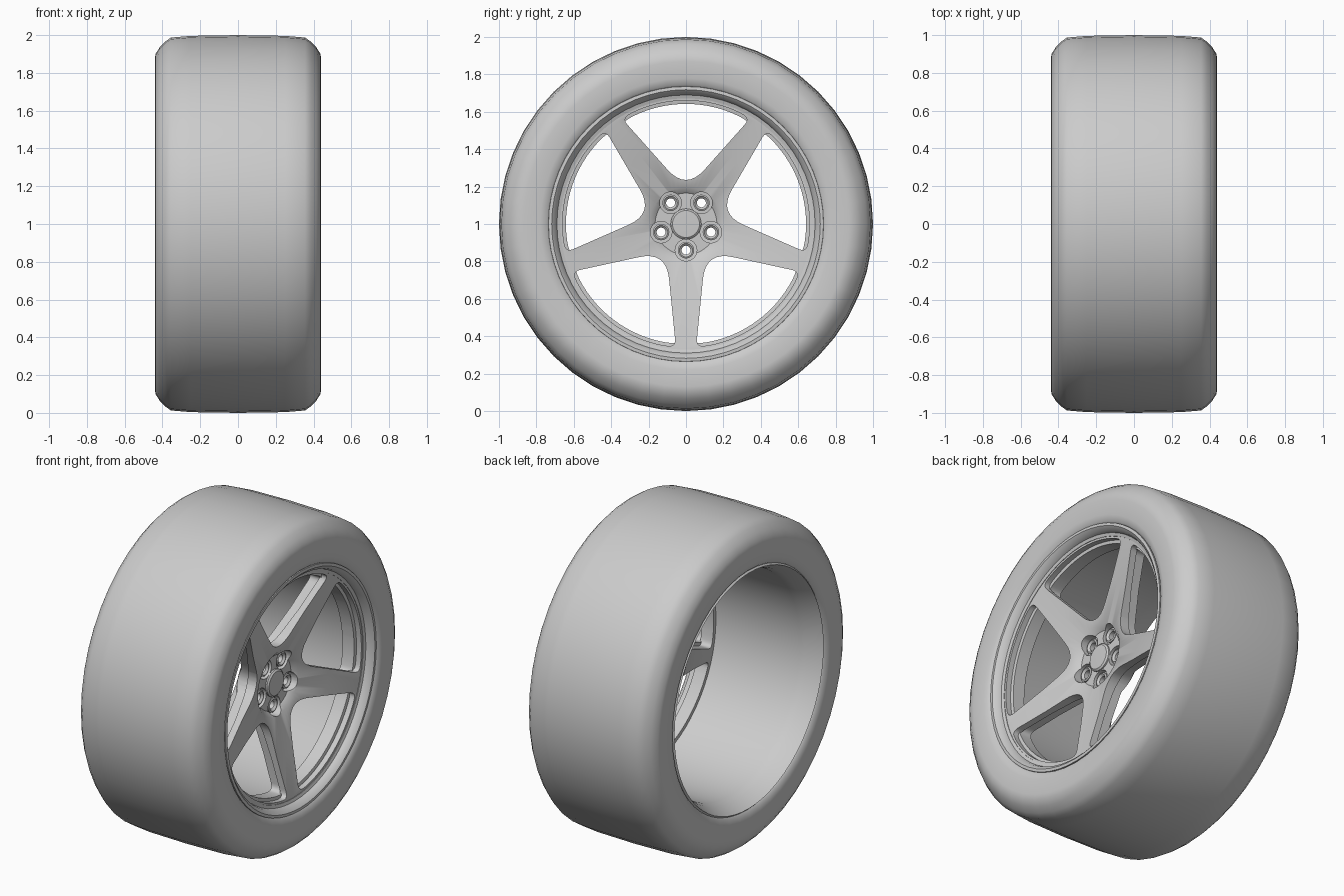
import bpy, bmesh
from math import sin, cos, pi, radians
from mathutils import Vector

if "Cube" in bpy.data.objects:
    bpy.data.objects.remove(bpy.data.objects["Cube"])

AXLE = (0.0, 1.0)                      # y, z of the wheel axis
SPOKES = [radians(-90 + 72 * k) for k in range(5)]


def finish(name, bm, angle=30):
    bmesh.ops.recalc_face_normals(bm, faces=bm.faces)
    me = bpy.data.meshes.new(name)
    bm.to_mesh(me)
    bm.free()
    ob = bpy.data.objects.new(name, me)
    bpy.context.collection.objects.link(ob)
    smooth(ob, angle)
    return ob


def smooth(ob, angle=30):
    bpy.ops.object.select_all(action='DESELECT')
    ob.select_set(True)
    bpy.context.view_layer.objects.active = ob
    bpy.ops.object.shade_smooth_by_angle(angle=radians(angle))


def lathe(bm, profile, segs=64, centre=AXLE, closed=False):
    """Revolve (radius, x) points round an axis parallel to x."""
    rings = []
    for r, x in profile:
        if r == 0:
            rings.append([bm.verts.new((x, *centre))] * segs)
        else:
            rings.append([bm.verts.new((x, centre[0] + r * cos(2 * pi * i / segs),
                                        centre[1] + r * sin(2 * pi * i / segs)))
                          for i in range(segs)])
    pairs = list(zip(rings, rings[1:])) + ([(rings[-1], rings[0])] if closed else [])
    for a, b in pairs:
        for i in range(segs):
            j = (i + 1) % segs
            face = list(dict.fromkeys([a[i], a[j], b[j], b[i]]))
            if len(face) > 2:
                bm.faces.new(face)


def turned(name, profile, angle=30, **kw):
    bm = bmesh.new()
    lathe(bm, profile, **kw)
    return finish(name, bm, angle)


def polar(r, a):
    return AXLE[0] + r * cos(a), AXLE[1] + r * sin(a)


def rounded(corner, before, after, d, n=8):
    p = corner + (before - corner).normalized() * d
    q = corner + (after - corner).normalized() * d
    return [p * (1 - t) ** 2 + corner * 2 * t * (1 - t) + q * t * t
            for t in [i / n for i in range(n + 1)]]


def window_outline(extra, outer):
    """Rounded triangular gap between two tapering spokes, along local +x."""
    s, c = sin(pi / 5), cos(pi / 5)
    edge = lambda r, w: Vector((r * c + (w + extra) * s, r * s - (w + extra) * c))
    a, b = edge(0.15, 0.105), edge(0.65, 0.055)
    slope = (b - a) / (b.y - a.y)
    apex = a - slope * a.y
    hi = apex.copy()
    while hi.length < outer:
        hi += slope * 0.001
    lo = Vector((hi.x, -hi.y))
    half = Vector((1, 0)).angle(hi)
    arc = [Vector((outer * cos(t), outer * sin(t)))
           for t in [half * (-1 + 2 * i / 20) for i in range(2, 19)]]
    return (rounded(apex, hi, lo, 0.15) + rounded(lo, apex, arc[0], 0.045, 5)
            + arc + rounded(hi, arc[-1], apex, 0.045, 5))


def cut(target, fill):
    """Subtract the closed shapes made by fill(bm)."""
    bm = bmesh.new()
    fill(bm)
    cutter = finish("cutter", bm)
    cutter.hide_render = True
    mod = target.modifiers.new("cut", 'BOOLEAN')
    mod.operation, mod.solver, mod.object = 'DIFFERENCE', 'EXACT', cutter
    bpy.ops.object.select_all(action='DESELECT')
    target.select_set(True)
    bpy.context.view_layer.objects.active = target
    bpy.ops.object.modifier_apply(modifier="cut")
    bpy.data.objects.remove(cutter)
    smooth(target)


def windows(extra, outer):
    def fill(bm):
        pts = window_outline(extra, outer)
        for spoke in SPOKES:
            a = spoke + pi / 5
            ends = [[bm.verts.new((x, AXLE[0] + p.x * cos(a) - p.y * sin(a),
                                   AXLE[1] + p.x * sin(a) + p.y * cos(a))) for p in pts]
                    for x in (0.0, 0.6)]
            bm.faces.new(ends[0])
            bm.faces.new(ends[1])
            for i in range(len(pts)):
                j = (i + 1) % len(pts)
                bm.faces.new((ends[0][i], ends[0][j], ends[1][j], ends[1][i]))
    return fill


def drills(radius, x0, x1):
    def fill(bm):
        for a in SPOKES:
            lathe(bm, [(0, x0), (radius, x0), (radius, x1), (0, x1)], 24, polar(0.14, a))
    return fill


# tyre: half profile mirrored across the middle
half = [(0.735, 0.42), (0.745, 0.43), (0.78, 0.44), (0.87, 0.44), (0.9, 0.437),
        (0.935, 0.415), (0.965, 0.387), (0.987, 0.355), (0.996, 0.25)]
turned("tyre", half + [(1.0, 0.0)] + [(r, -x) for r, x in reversed(half)], 40, segs=48)

# rim barrel with front and rear lips
turned("rim_barrel", [(0.725, -0.43), (0.69, -0.35), (0.68, -0.3), (0.68, 0.25),
                      (0.672, 0.28), (0.672, 0.382), (0.69, 0.388), (0.698, 0.412),
                      (0.718, 0.43), (0.735, 0.428), (0.738, 0.40), (0.70, 0.35),
                      (0.70, -0.33), (0.735, -0.42)], closed=True)

# dished spoke face with lug pockets
face = turned("spoke_face", [(0, 0.245), (0.165, 0.245), (0.195, 0.272), (0.43, 0.322),
                             (0.66, 0.378), (0.685, 0.38), (0.685, 0.34), (0.66, 0.335),
                             (0.43, 0.28), (0.195, 0.205), (0, 0.205)])
cut(face, windows(0.0, 0.66))
cut(face, drills(0.058, 0.15, 0.4))

# spoke backing, slightly narrower, giving the ledge round each window
back = turned("spoke_backing", [(0, 0.212), (0.195, 0.215), (0.43, 0.29), (0.66, 0.345),
                                (0.682, 0.345), (0.682, 0.27), (0.66, 0.265),
                                (0.43, 0.215), (0.24, 0.16), (0.2, 0.13), (0, 0.13)])


def wider_windows(bm):
    windows(-0.02, 0.642)(bm)


cut(back, wider_windows)
cut(back, drills(0.024, 0.0, 0.4))

# lug seats
for a in SPOKES:
    turned("lug_seat", [(0.044, 0.2), (0.044, 0.238), (0.036, 0.242), (0.024, 0.23),
                        (0.024, 0.2)], segs=24, centre=polar(0.14, a), closed=True)

# centre cap
turned("centre_cap", [(0, 0.264), (0.072, 0.262), (0.082, 0.254), (0.082, 0.2), (0, 0.2)],
       segs=40)
